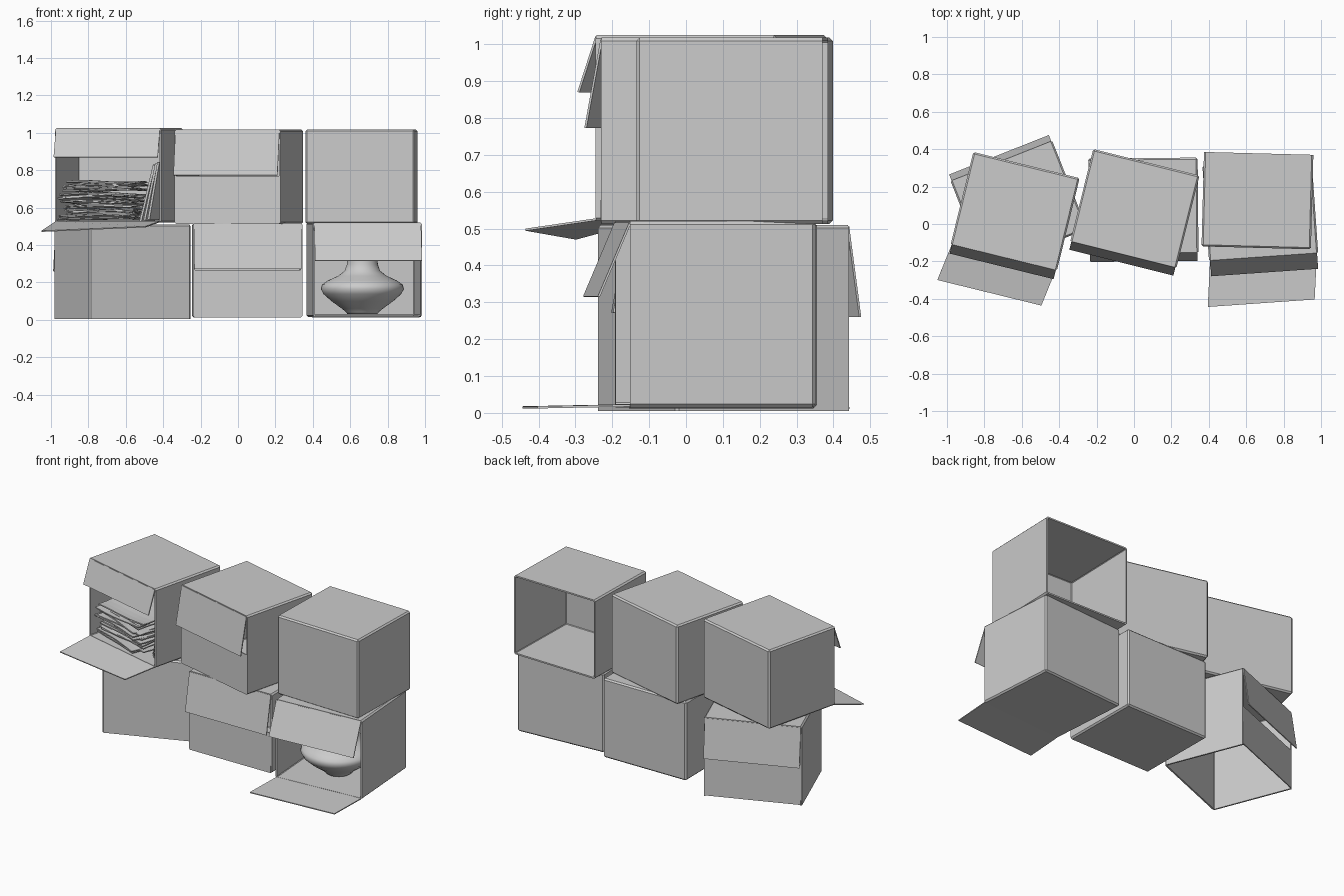
import bpy, bmesh, math, random
from mathutils import Matrix, Vector

if "Cube" in bpy.data.objects:
    bpy.data.objects.remove(bpy.data.objects["Cube"])

random.seed(4)
W, D, H = 0.585, 0.505, 0.505


def make(name, bm, mat):
    bmesh.ops.recalc_face_normals(bm, faces=bm.faces)
    me = bpy.data.meshes.new(name)
    bm.to_mesh(me)
    bm.free()
    ob = bpy.data.objects.new(name, me)
    bpy.context.collection.objects.link(ob)
    ob.matrix_world = mat
    return ob


def solidify(ob, t, offset=-1):
    m = ob.modifiers.new("thickness", 'SOLIDIFY')
    m.thickness, m.offset = t, offset


def frame(x, y, z, rot):
    return Matrix.Translation((x, y, z)) @ Matrix.Rotation(math.radians(rot), 4, 'Z')


# cardboard shell: a cube with its mouth (local -y) removed, softened edges, wall thickness
def carton(name, mat, bottom=True):
    bm = bmesh.new()
    bmesh.ops.create_cube(bm, size=1)
    bmesh.ops.scale(bm, vec=(W, D, H), verts=bm.verts)
    bmesh.ops.translate(bm, vec=(0, 0, H / 2), verts=bm.verts)
    gone = [f for f in bm.faces if f.normal.y < -0.5 or (not bottom and f.normal.z < -0.5)]
    bmesh.ops.delete(bm, geom=gone, context='FACES')
    ob = make(name, bm, mat)
    b = ob.modifiers.new("soft_edges", 'BEVEL')
    b.width, b.segments = 0.009, 1
    solidify(ob, 0.01)


# flap hinged at the mouth's edge: out = forward reach, dz = rise, skew and twist move the free edge
def flap(name, mat, z, out, dz, skew=0.0, twist=0.0, w=W - 0.012):
    bm = bmesh.new()
    y = -D / 2
    pts = [(-w / 2, y, z), (w / 2, y, z),
           (w / 2 + skew, y - out, z + dz + twist), (-w / 2 + skew, y - out, z + dz - twist)]
    bm.faces.new([bm.verts.new(p) for p in pts])
    solidify(make(name, bm, mat), 0.006, 0)


# name, x, y, z, turn, has bottom
frames = {}
for name, x, y, z, rot, bottom in [
        ("lower_left", -0.615, 0.10, 0.005, 201.6, False),
        ("lower_middle", 0.05, 0.10, 0.012, 0.5, True),
        ("lower_right", 0.675, 0.08, 0.015, 4, True),
        ("upper_left", -0.635, 0.07, 0.52, -13.8, True),
        ("upper_middle", 0.005, 0.085, 0.513, -14, True),
        ("upper_right", 0.66, 0.125, 0.513, 178.5, True)]:
    frames[name] = frame(x, y, z, rot)
    carton(name + "_box", frames[name], bottom)

# flaps: (box, upper out/dz/skew/twist, lower out/dz/skew/twist)
for name, up, low in [
        ("lower_left", (0.035, -0.245, 0.0, 0.0), (-0.004, 0.25, 0, 0)),
        ("lower_middle", (0.045, -0.24, 0.0, 0.0), (-0.004, 0.25, 0, 0)),
        ("lower_right", (0.085, -0.20, 0.0, 0.0), (0.25, -0.005, -0.03, 0.0)),
        ("upper_left", (0.05, -0.15, 0.0, 0.0), (0.205, -0.04, -0.03, 0.012)),
        ("upper_middle", (0.045, -0.24, 0.0, 0.0), (-0.004, 0.25, 0, 0))]:
    flap(name + "_upper_flap", frames[name], H - 0.005, *up)
    flap(name + "_lower_flap", frames[name], 0.005, *low)

# vase: lathed profile, thin wall
profile = [(0, 0.0), (0.08, 0.0), (0.088, 0.012), (0.11, 0.03), (0.165, 0.07), (0.208, 0.108),
           (0.222, 0.135), (0.216, 0.158), (0.185, 0.18), (0.13, 0.205), (0.095, 0.232),
           (0.083, 0.265), (0.08, 0.30), (0.085, 0.34), (0.105, 0.38), (0.12, 0.395),
           (0.112, 0.395), (0.078, 0.34), (0.072, 0.28)]
bm = bmesh.new()
vs = [bm.verts.new((r, 0, z)) for r, z in profile]
es = [bm.edges.new(p) for p in zip(vs, vs[1:])]
bmesh.ops.spin(bm, geom=vs + es, cent=(0, 0, 0), axis=(0, 0, 1), angle=2 * math.pi, steps=48)
bmesh.ops.remove_doubles(bm, verts=bm.verts, dist=1e-5)
for f in bm.faces:
    f.smooth = True
make("vase", bm, Matrix.Translation((0.665, 0.07, 0.03)))


# crumpled sheet: a gently waved grid
def sheet(name, mat, sx, sy, amp, t):
    bm = bmesh.new()
    bmesh.ops.create_grid(bm, x_segments=10, y_segments=8, size=0.5)
    a, b = random.uniform(0, 6), random.uniform(0, 6)
    for v in bm.verts:
        x, y = v.co.x, v.co.y
        v.co = Vector((x * sx, y * sy, amp * (math.sin(5 * x + a) + math.cos(6 * y + b))))
    solidify(make(name, bm, mat), t, 0)


# paper piles in the upper left box
box = frames["upper_left"]
n = 0
for z0, z1, count in [(0.02, 0.08, 6), (0.095, 0.15, 6), (0.175, 0.215, 5)]:
    turn = random.uniform(-8, 8)
    for i in range(count):
        z = z0 + (z1 - z0) * i / (count - 1)
        m = box @ frame(-0.065 + random.uniform(-.02, .02), -0.06 + random.uniform(-.02, .02),
                        z, turn + random.uniform(-6, 6))
        n += 1
        sheet("paper_%02d" % n, m, 0.38, 0.32, 0.003 if z < 0.03 else 0.005, 0.007)

# folders leaning on the right wall
for i in range(3):
    bm = bmesh.new()
    bmesh.ops.create_cube(bm, size=1)
    bmesh.ops.scale(bm, vec=(0.012, 0.30, 0.31), verts=bm.verts)
    m = box @ Matrix.Translation((0.235 - 0.022 * i, -0.04 + 0.02 * i, 0.17 - 0.006 * i)) \
        @ Matrix.Rotation(math.radians(10 + 2 * i), 4, 'Y')
    make("leaning_folder_%d" % (i + 1), bm, m)
